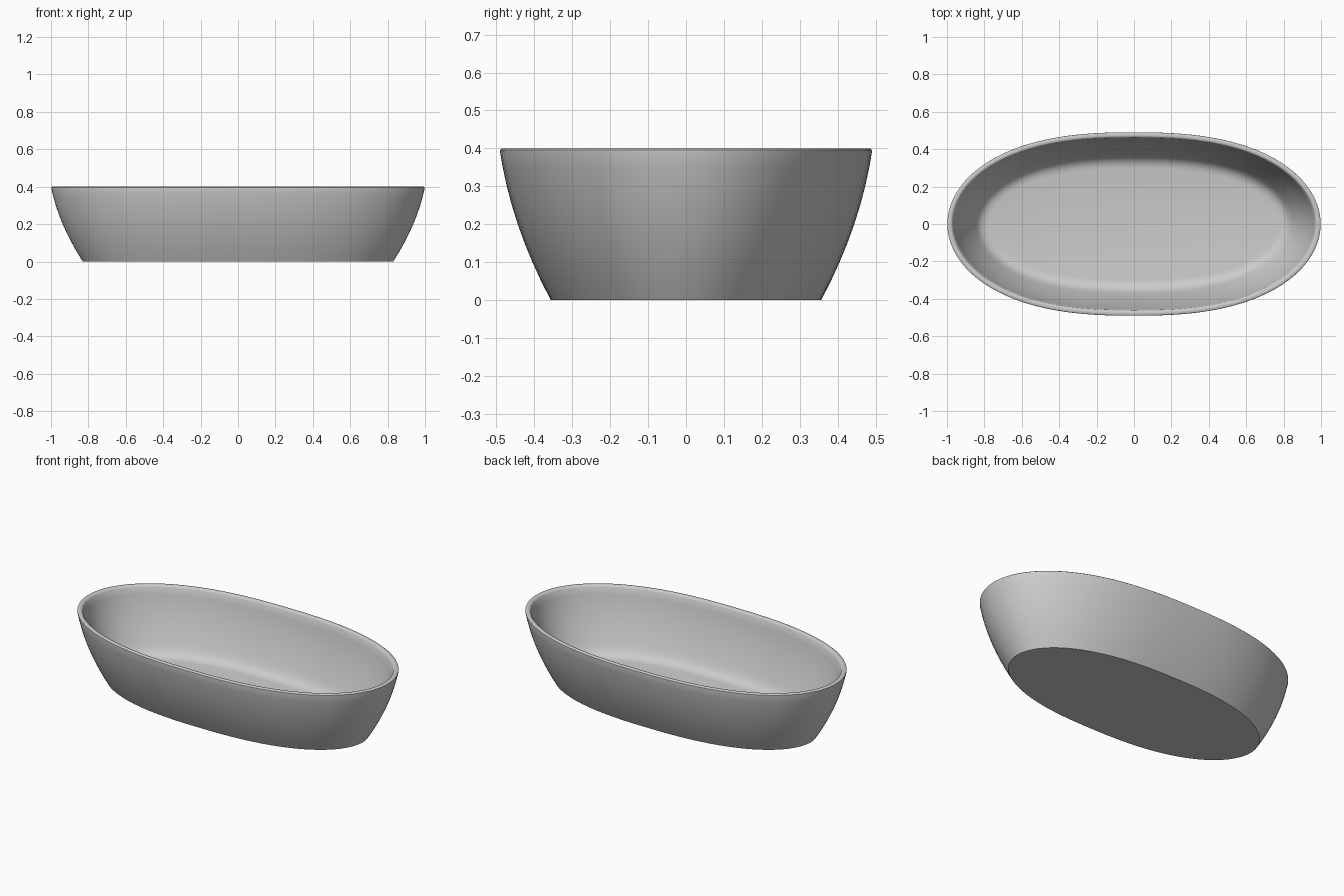
import bpy, bmesh, math

if "Cube" in bpy.data.objects:
    bpy.data.objects.remove(bpy.data.objects["Cube"])

SEGMENTS = 96

# Plain grey enamel
grey = bpy.data.materials.new("light grey")
grey.use_nodes = True
colour = (0.6, 0.6, 0.6, 1)
grey.diffuse_color = colour
grey.node_tree.nodes["Principled BSDF"].inputs["Base Color"].default_value = colour


def wall(z):
    """Half length and half width of the outer shell at height z."""
    t = 1 - z / 0.4
    return 1.0 - 0.08 * t - 0.09 * t * t, 0.492 - 0.057 * t - 0.078 * t * t


def ring(bm, length, width, z):
    """Oval with flattened long sides."""
    verts = []
    for i in range(SEGMENTS):
        a = math.tau * i / SEGMENTS
        c, s = math.cos(a), math.sin(a)
        x = math.copysign(abs(c) ** (2 / 2.5), c)
        verts.append(bm.verts.new((length * x, width * s, z)))
    return verts


# Section: outer wall up, rounded rim, inner wall down, fillet to the floor
section = [(*wall(z), z) for z in (0, 0.05, 0.1, 0.15, 0.2, 0.25, 0.3, 0.35, 0.39)]
top_l, top_w = wall(0.4)
for inset, z in ((0.002, 0.396), (0.007, 0.4), (0.022, 0.4), (0.027, 0.397)):
    section.append((top_l - inset, top_w - inset, z))
for z in (0.39, 0.35, 0.3, 0.25, 0.2, 0.15, 0.1, 0.07):
    l, w = wall(z)
    section.append((l - 0.03, w - 0.03, z))
foot_l, foot_w, _ = section[-1]
for inset, z in ((0.012, 0.053), (0.028, 0.04), (0.046, 0.033), (0.066, 0.03)):
    section.append((foot_l - inset, foot_w - inset, z))

# Tub body lofted through the section
bm = bmesh.new()
rings = [ring(bm, *s) for s in section]
for low, high in zip(rings, rings[1:]):
    for i in range(SEGMENTS):
        j = (i + 1) % SEGMENTS
        bm.faces.new((low[i], low[j], high[j], high[i]))
bm.faces.new(rings[0][::-1])   # underside
bm.faces.new(rings[-1])        # floor
mesh = bpy.data.meshes.new("bathtub")
bm.to_mesh(mesh)
bm.free()
mesh.materials.append(grey)
tub = bpy.data.objects.new("bathtub", mesh)
bpy.context.collection.objects.link(tub)

bpy.context.view_layer.objects.active = tub
tub.select_set(True)
bpy.ops.object.shade_smooth_by_angle(angle=math.radians(40))
